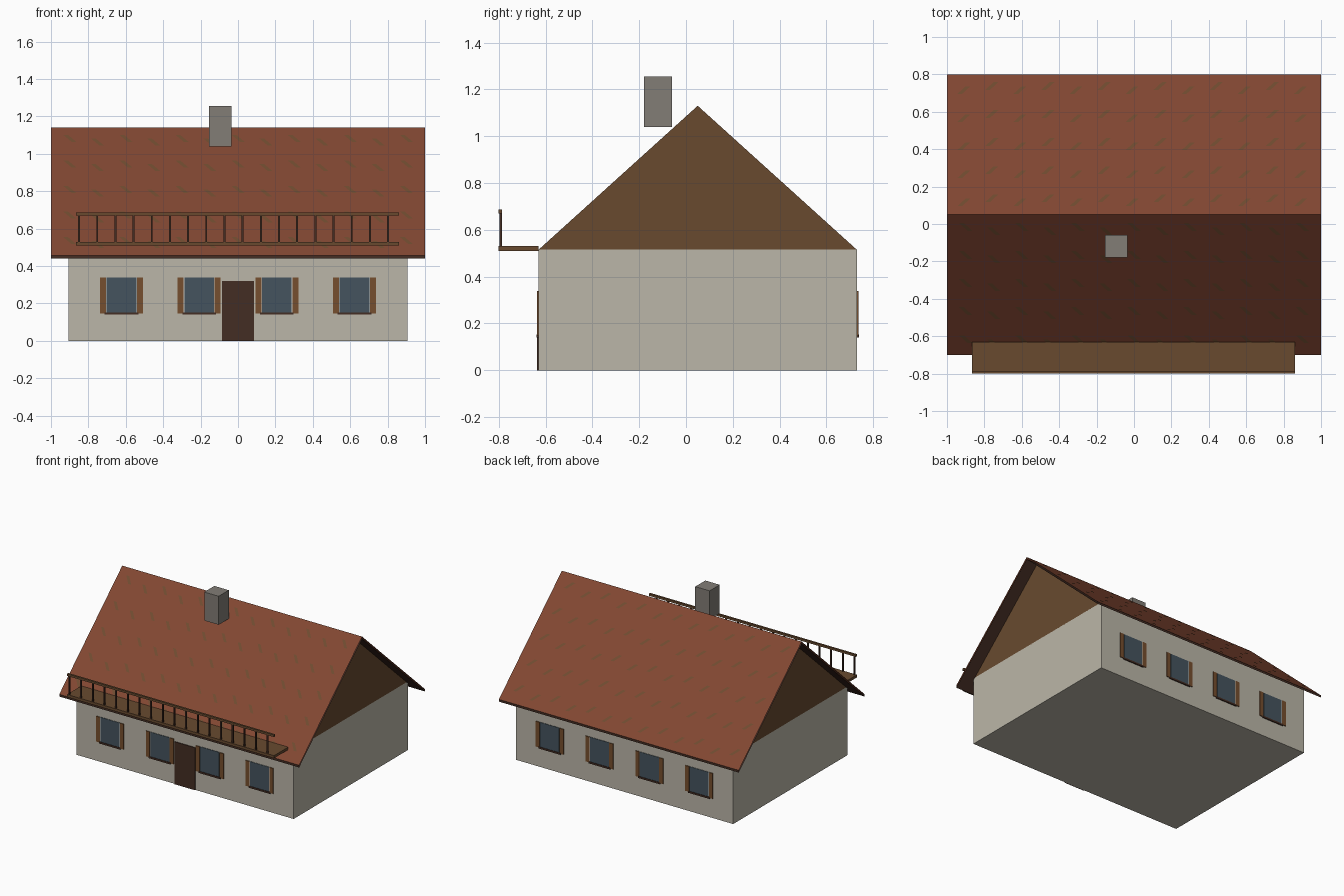
import bpy, bmesh, math

if "Cube" in bpy.data.objects:
    bpy.data.objects.remove(bpy.data.objects["Cube"])


def lin(c):
    c /= 255
    return c / 12.92 if c <= 0.04045 else ((c + 0.055) / 1.055) ** 2.4


def mat(name, r, g, b):
    m = bpy.data.materials.new(name)
    m.diffuse_color = (lin(r), lin(g), lin(b), 1)
    m.use_nodes = True
    m.node_tree.nodes["Principled BSDF"].inputs["Base Color"].default_value = m.diffuse_color
    return m


PLASTER = mat("plaster", 187, 182, 168)
TILE = mat("roof_tile", 130, 71, 50)
MOSS = mat("mossy_tile", 112, 76, 48)
WOOD = mat("brown_wood", 104, 74, 47)
DARK = mat("dark_wood", 68, 45, 35)
SHUTTER = mat("shutter_wood", 118, 78, 46)
GLASS = mat("window_glass", 69, 84, 94)
FRAME = mat("window_frame", 205, 203, 196)
STONE = mat("chimney_stone", 130, 125, 118)


def make(name, verts, faces, mats, idx=None, fix=True):
    me = bpy.data.meshes.new(name)
    me.from_pydata(verts, [], faces)
    for m in mats:
        me.materials.append(m)
    if idx:
        for p, i in zip(me.polygons, idx):
            p.material_index = i
    if fix:
        bm = bmesh.new()
        bm.from_mesh(me)
        bmesh.ops.recalc_face_normals(bm, faces=bm.faces)
        bm.to_mesh(me)
        bm.free()
    ob = bpy.data.objects.new(name, me)
    bpy.context.collection.objects.link(ob)
    return ob


def box(name, x0, x1, y0, y1, z0, z1, m):
    v = [(x, y, z) for x in (x0, x1) for y in (y0, y1) for z in (z0, z1)]
    f = [(0, 1, 3, 2), (4, 6, 7, 5), (0, 4, 5, 1), (2, 3, 7, 6), (0, 2, 6, 4), (1, 5, 7, 3)]
    return make(name, v, f, [m])


W, YF, YB, RY = 0.905, -0.63, 0.73, 0.05   # wall half width, front, back, ridge y

# House walls and timber gable block
box("walls", -W, W, YF, YB, 0, 0.517, PLASTER)
gable = [(x, y, z) for x in (-W, W) for y, z in ((YF, 0.515), (YB, 0.515), (RY, 1.13))]
make("gable", gable, [(0, 2, 1), (3, 4, 5), (0, 1, 4, 3), (1, 2, 5, 4), (2, 0, 3, 5)], [WOOD])

# Roof: thin open-ended shell, red above, dark below and along the eaves
T, HALF, RIDGE, EAVE = 0.017, 0.75, 1.14, 0.457
prof = [(RY - HALF, EAVE), (RY, RIDGE), (RY + HALF, EAVE),
        (RY + HALF, EAVE - T), (RY, RIDGE - T), (RY - HALF, EAVE - T)]
rv = [(x, y, z) for x in (-1, 1) for y, z in prof]
rf = [(i, i + 6, (i + 1) % 6 + 6, (i + 1) % 6) for i in range(6)]
make("roof", rv, rf, [TILE, DARK], [0, 0, 1, 1, 1, 1])

# Small diagonal mossy patches laid on both slopes
pv, pf = [], []
drop = RIDGE - EAVE
for s in (-1, 1):
    for row in range(5):
        for col in range(13):
            cx = -0.9 + 0.15 * col
            t = 0.09 + 0.2 * row + (0.03 if col % 2 else 0)
            if s > 0:
                cx, order = cx - 0.01, (0, 1, 2, 3)
            else:
                order = (3, 2, 1, 0)
            n = len(pv)
            for dx, dt in ((-0.035, -0.03), (-0.01, -0.03), (0.035, 0.025), (0.01, 0.025)):
                tt = t + dt
                pv.append((cx + dx, RY + s * HALF * tt, RIDGE - drop * tt + 0.003))
            pf.append([n + k for k in order])
make("roof_patches", pv, pf, [MOSS], fix=False)

# Chimney
box("chimney", -0.155, -0.035, -0.18, -0.06, 1.04, 1.255, STONE)

# Balcony floor, railing and balusters
box("balcony_floor", -0.865, 0.86, -0.8, YF, 0.51, 0.53, WOOD)
box("balcony_rail", -0.865, 0.86, -0.8, -0.785, 0.67, 0.686, WOOD)
for i in range(18):
    x = -0.85 + 0.0972 * i
    box("baluster", x - 0.005, x + 0.005, -0.797, -0.787, 0.53, 0.67, DARK)

# Windows with frame, shutters and sill on the front and back walls
for wall, s in ((YF, -1), (YB, 1)):
    def plate(name, x0, x1, z0, z1, d, m):
        box(name, x0, x1, min(wall, wall + s * d), max(wall, wall + s * d), z0, z1, m)
    for c in (-0.623, -0.208, 0.208, 0.623):
        plate("window_frame", c - 0.085, c + 0.085, 0.148, 0.338, 0.002, FRAME)
        plate("window_glass", c - 0.079, c + 0.079, 0.15, 0.338, 0.004, GLASS)
        plate("window_sill", c - 0.09, c + 0.09, 0.14, 0.153, 0.008, DARK)
        for k in (-1, 1):
            m = c + k * 0.099
            plate("shutter", m - 0.016, m + 0.016, 0.147, 0.338, 0.006, SHUTTER)

# Front door
box("door", -0.086, 0.086, YF - 0.006, YF, 0, 0.32, DARK)
